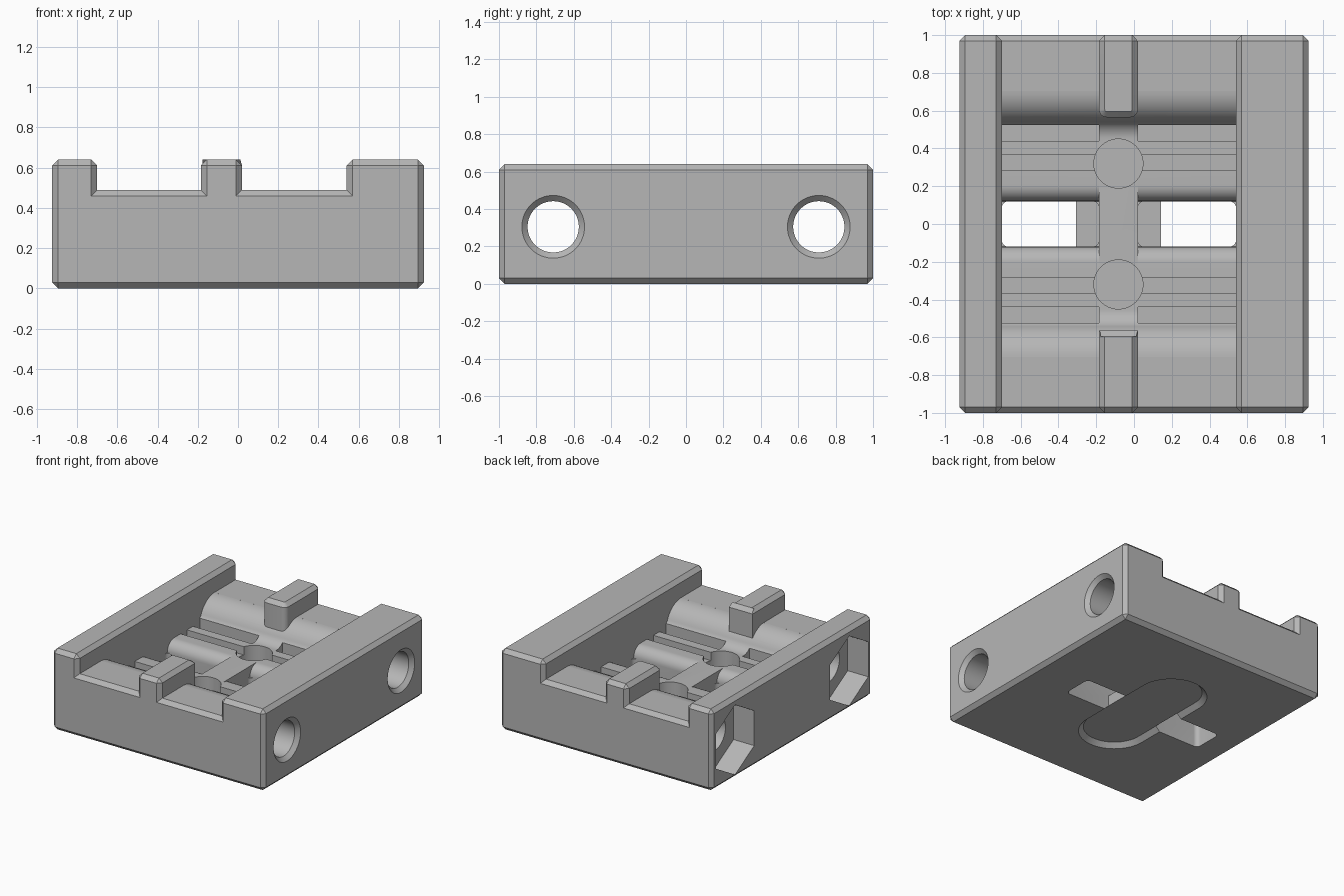
import bpy, bmesh
from math import sin, cos, radians, pi
from mathutils import Vector

if "Cube" in bpy.data.objects:
    bpy.data.objects.remove(bpy.data.objects["Cube"])

grey = bpy.data.materials.new("plain grey")
grey.use_nodes = True
grey.diffuse_color = (0.47, 0.47, 0.47, 1)
grey.node_tree.nodes["Principled BSDF"].inputs["Base Color"].default_value = grey.diffuse_color

C = 0.03                       # chamfer width
HALF_W, TOP, FLOOR = 0.925, 0.64, 0.49
CH_L, CH_R = -0.70, 0.54       # channel sides
SP_L, SP_R = -0.185, 0.02      # central spine sides
MID = (SP_L + SP_R) / 2
BASIN = 0.325
BOLT_Y, BOLT_Z = 0.71, 0.305


def make_object(name, bm):
    bmesh.ops.remove_doubles(bm, verts=bm.verts, dist=1e-5)
    bmesh.ops.recalc_face_normals(bm, faces=bm.faces)
    mesh = bpy.data.meshes.new(name)
    bm.to_mesh(mesh)
    bm.free()
    mesh.materials.append(grey)
    ob = bpy.data.objects.new(name, mesh)
    bpy.context.collection.objects.link(ob)
    return ob


def loft(name, rings):
    """Skin a list of equally long closed rings and cap both ends."""
    bm = bmesh.new()
    rows = [[bm.verts.new(p) for p in ring] for ring in rings]
    n = len(rows[0])
    for a, b in zip(rows, rows[1:]):
        for i in range(n):
            j = (i + 1) % n
            bm.faces.new((a[i], a[j], b[j], b[i]))
    bm.faces.new(rows[0])
    bm.faces.new(rows[-1])
    return make_object(name, bm)


def along_x(name, profile, x0, x1):
    return loft(name, [[(x, y, z) for y, z in profile] for x in (x0, x1)])


def arc(cx, cy, r, a0, a1, n=12):
    return [(cx + r * cos(radians(a0 + (a1 - a0) * i / n)),
             cy + r * sin(radians(a0 + (a1 - a0) * i / n))) for i in range(n + 1)]


def circle(cx, cy, r, n=64, start=0):
    return arc(cx, cy, r, start, start + 360, n)[:-1]


def rounded_box(x0, x1, y0, y1, r):
    return (arc(x1 - r, y1 - r, r, 0, 90, 6) + arc(x0 + r, y1 - r, r, 90, 180, 6)
            + arc(x0 + r, y0 + r, r, 180, 270, 6) + arc(x1 - r, y0 + r, r, 270, 360, 6))


def stadium(r, z):
    pts = arc(MID, 0.32, r, 0, 180, 32) + arc(MID, -0.32, r, 180, 360, 32)
    return [(x, y, z) for x, y in pts]


def block():
    """Channel-shaped block, chamfered on every outer edge."""
    corners = [Vector(p) for p in (
        (-HALF_W, 0), (HALF_W, 0), (HALF_W, TOP), (CH_R, TOP),
        (CH_R, FLOOR), (CH_L, FLOOR), (CH_L, TOP), (-HALF_W, TOP))]
    full, end = [], []
    for i, p in enumerate(corners):
        d0 = (p - corners[i - 1]).normalized()
        d1 = (corners[(i + 1) % len(corners)] - p).normalized()
        c = C if d0.x * d1.y - d0.y * d1.x > 0 else 0
        full += [p - d0 * c, p + d1 * c]
        end += [p + C * Vector((-d0.y - d1.y, d0.x + d1.x))] * 2
    steps = ((end, -1), (full, C - 1), (full, 1 - C), (end, 1))
    return loft("clamp_body", [[(p.x, y, p.y) for p in ring] for ring, y in steps])


def rib(side):
    """Locating rib at one end of the channel."""
    bm = bmesh.new()
    bmesh.ops.create_cube(bm, size=1)
    for v in bm.verts:
        v.co = (SP_R if v.co.x > 0 else SP_L,
                side * (1 if v.co.y > 0 else 0.565),
                TOP if v.co.z > 0 else 0.36)
    inner = [e for e in bm.edges if all(abs(v.co.y) < 0.6 for v in e.verts)
             and abs(e.verts[0].co.z - e.verts[1].co.z) > 0.1]
    bmesh.ops.bevel(bm, geom=inner, offset=0.04, segments=5, affect='EDGES', profile=0.5)
    front = [e for e in bm.edges if all(v.co.z > TOP - 0.001 for v in e.verts)
             or (all(abs(v.co.y) > 0.99 for v in e.verts)
                 and abs(e.verts[0].co.z - e.verts[1].co.z) > 0.1)]
    bmesh.ops.bevel(bm, geom=front, offset=C, segments=1, affect='EDGES', profile=0.5)
    return make_object("rib", bm)


body = block()
operations = []


def cut(ob):
    operations.append(('DIFFERENCE', ob))


def add(ob):
    operations.append(('UNION', ob))


# Basin between the bolt bosses, with a smooth S-shaped bank at each end
bank = arc(BOLT_Y, BOLT_Z, 0.185, 92, 155, 14)
bank += arc(0.452, BASIN + 0.1, 0.1, -25, -90, 10)[1:]
bank = [(bank[0][0], 0.55)] + bank
cut(along_x("basin_cutter", bank + [(-y, z) for y, z in reversed(bank)], CH_L, CH_R))

for side in (-1, 1):
    add(rib(side))

# Grooves, rounded window banks and windows on both sides of the spine
lip = [(0.205, 0.42)] + arc(0.205, 0.24, 0.085, 90, 180, 12)
lip += [(-y, z) for y, z in reversed(lip)]
for x0, x1 in ((CH_L, SP_L), (SP_R, CH_R)):
    for side in (-1, 1):
        for y0, y1 in ((0.285, 0.365), (0.44, 0.525)):
            groove = [(side * y, z) for y, z in
                      ((y0, 0.26), (y1, 0.26), (y1, 0.42), (y0, 0.42))]
            cut(along_x("groove_cutter", groove, x0, x1))
    cut(along_x("lip_cutter", lip, x0, x1))
    window = rounded_box(x0, x1, -0.12, 0.12, 0.035)
    cut(loft("window_cutter", [[(x, y, z) for x, y in window] for z in (-0.1, 0.3)]))

# Chamfered oblong recess underneath, closed by a plate
cut(loft("recess_cutter", [stadium(0.27, -0.01), stadium(0.225, 0.035)]))
add(loft("recess_plate", [stadium(0.225, 0.035), stadium(0.225, 0.12)]))

for side in (-1, 1):
    # Blind round pockets in the spine
    pocket = circle(MID, side * 0.32, 0.13)
    cut(loft("pocket_cutter", [[(x, y, z) for x, y in pocket] for z in (0.14, 0.45)]))
    # Cross bolt bores, countersunk on one side and with a nut pocket on the other
    y = side * BOLT_Y
    steps = ((-1, 0.137), (HALF_W - C, 0.137), (HALF_W + 0.01, 0.178))
    cut(loft("bore_cutter", [[(x, *p) for p in circle(y, BOLT_Z, r)] for x, r in steps]))
    cut(along_x("nut_cutter", circle(y, BOLT_Z, 0.275, 6, 30), -1, -0.745))

# Bake the operations into the body and drop the helpers
for kind, ob in operations:
    ob.hide_render = True
    mod = body.modifiers.new(ob.name, 'BOOLEAN')
    mod.operation, mod.object, mod.solver = kind, ob, 'EXACT'
graph = bpy.context.evaluated_depsgraph_get()
graph.update()
baked = bpy.data.meshes.new_from_object(body.evaluated_get(graph))
body.modifiers.clear()
body.data = baked
for kind, ob in operations:
    bpy.data.objects.remove(ob)

for ob in bpy.context.selected_objects:
    ob.select_set(False)
body.select_set(True)
bpy.context.view_layer.objects.active = body
bpy.ops.object.shade_smooth_by_angle(angle=pi / 7)
